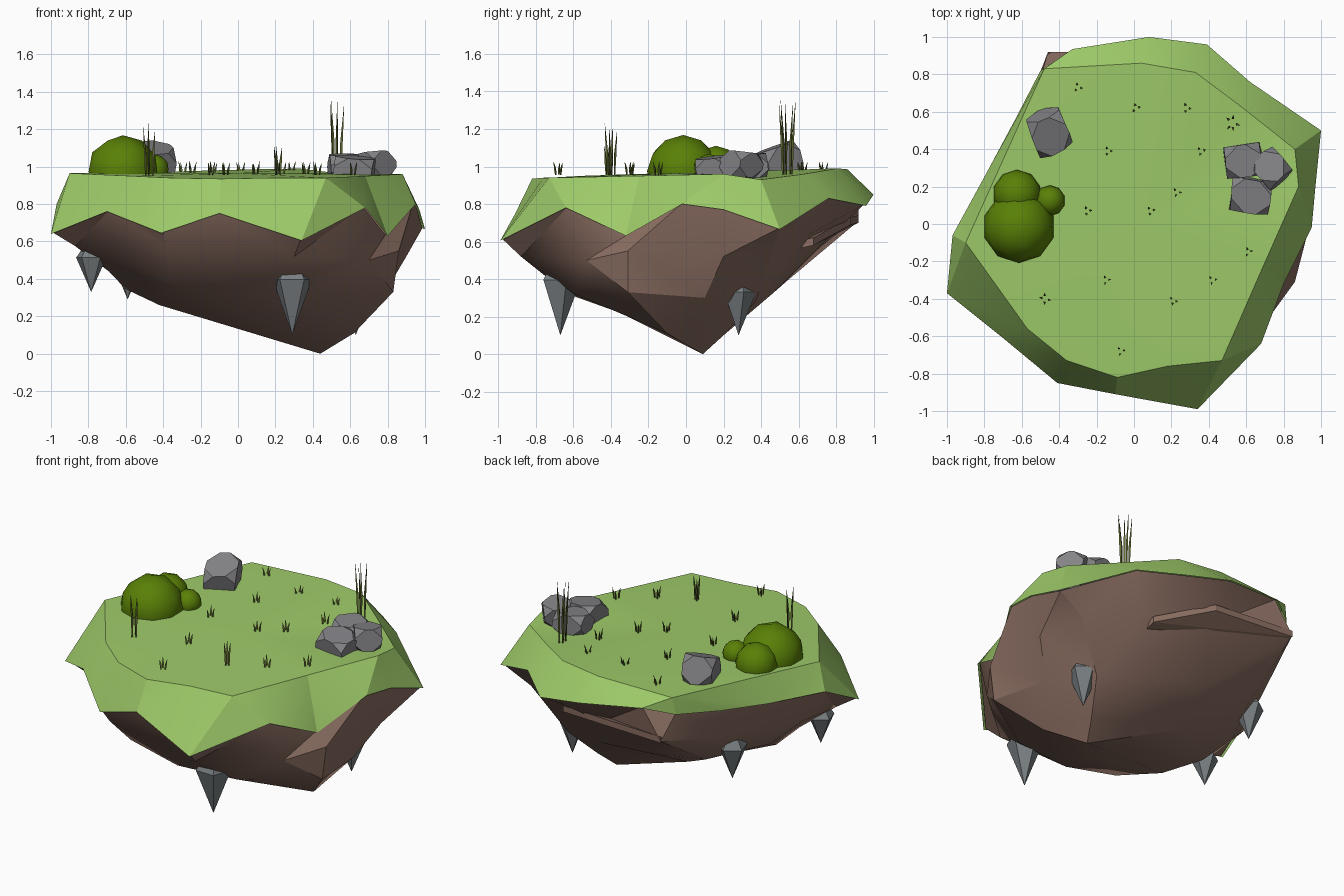
import bpy, bmesh, math, random
from mathutils import Vector, Matrix

random.seed(4)
if "Cube" in bpy.data.objects:
    bpy.data.objects.remove(bpy.data.objects["Cube"])


def material(name, rgb):
    mat = bpy.data.materials.new(name)
    mat.use_nodes = True
    mat.diffuse_color = (*rgb, 1)
    mat.node_tree.nodes["Principled BSDF"].inputs["Base Color"].default_value = (*rgb, 1)
    return mat


grass = material("grass green", (.34, .59, .14))
earth = material("earth brown", (.26, .157, .122))
stone = material("stone grey", (.23, .23, .245))
crystal = material("spike grey", (.19, .21, .22))
leaf = material("bush olive", (.1, .215, .002))
blade = material("blade green", (.12, .15, .03))


def finish(bm, name, mat, angle=0):
    mesh = bpy.data.meshes.new(name)
    bm.to_mesh(mesh)
    bm.free()
    obj = bpy.data.objects.new(name, mesh)
    bpy.context.collection.objects.link(obj)
    mesh.materials.append(mat)
    if angle:
        bpy.ops.object.select_all(action="DESELECT")
        obj.select_set(True)
        bpy.context.view_layer.objects.active = obj
        bpy.ops.object.shade_smooth_by_angle(angle=math.radians(angle))
    return obj


def bearing(p):
    return math.atan2(p[1], p[0])


def stitch(bm, upper, lower):
    """Join two rings of any size with triangles, taking the shorter diagonal."""
    def at(ring, k):
        return ring[k % len(ring)]

    def gap(i, j):
        return (at(upper, i).co - at(lower, j).co).length

    n, m = (len(r) if len(r) > 1 else 0 for r in (upper, lower))
    i = j = 0
    while i < n or j < m:
        if i == n or (j < m and gap(i, j + 1) <= gap(i + 1, j)):
            bm.faces.new((at(lower, j), at(lower, j + 1), at(upper, i)))
            j += 1
        else:
            bm.faces.new((at(lower, j), at(upper, i + 1), at(upper, i)))
            i += 1


def ring_stack(name, rings, mat, angle):
    """Rings are listed from top to bottom; a one-point ring closes an end."""
    bm = bmesh.new()
    loops = [[bm.verts.new(p) for p in sorted(r, key=bearing)] for r in rings]
    for upper, lower in zip(loops, loops[1:]):
        stitch(bm, upper, lower)
    return finish(bm, name, mat, angle)


# Grass cap: flat lawn and a ragged skirt
rim = [(-.9, -.1, .965), (-.57, -.56, .95), (-.36, -.73, .94), (-.09, -.82, .935),
       (.18, -.76, .94), (.47, -.73, .94), (.68, -.25, .95), (.88, .2, .96),
       (.86, .4, .93), (.57, .63, .96), (.33, .81, .99), (.04, .86, .985), (-.48, .83, .97)]
skirt = [(-1, -.37, .64), (-.7, -.61, .76), (-.41, -.85, .645), (-.1, -.91, .75),
         (.34, -.99, .605), (.68, -.64, .78), (.8, -.32, .63), (.95, -.02, .8),
         (.97, .2, .77), (1, .5, .665), (.62, .76, .83), (.39, .96, .79), (.08, 1, .85),
         (-.33, .935, .9), (-.5, .82, .86), (-.64, .55, .82), (-.79, .27, .8), (-.97, -.06, .8)]
ring_stack("grass_cap", [[(0, 0, .965)], rim, skirt], grass, 25)

# Rocky underside tapering to an off-centre point
collar = [(x * .985, y * .985, z + .005) for x, y, z in skirt]
ledge = [(-.87, -.32, .575), (-.38, -.79, .57), (.3, -.88, .52), (.7, -.53, .5), (.86, -.31, .55),
         (.9, .2, .52), (.8, .47, .57), (.48, .64, .63), (.05, .8, .66), (-.46, .92, .71),
         (-.62, .5, .62), (-.85, 0, .6)]
belly = [(-.69, -.2, .44), (-.36, -.6, .38), (0, -.63, .32), (.4, -.59, .32), (.83, -.31, .33),
         (.77, .1, .3), (.6, .37, .28), (.3, .47, .33), (-.1, .55, .4), (-.48, .48, .43),
         (-.68, .1, .44)]
keel = [(-.6, -.08, .345), (-.42, -.24, .26), (.08, -.35, .22), (.62, -.1, .11),
        (.5, .2, .1), (-.2, .27, .26)]
ring_stack("rock_body", [[(0, 0, .85)], collar, ledge, belly, keel, [(.44, .09, 0)]], earth, 30)


# Broken shelf of rock under the back edge
bm = bmesh.new()
shelf = [(-.46, .92, .7), (.1, .88, .69), (.42, .68, .58), (.4, .45, .53), (-.4, .5, .56)]
for x, y, z in shelf:
    for lift in (0, .04):
        bm.verts.new((x, y, z + lift))
bmesh.ops.convex_hull(bm, input=bm.verts)
finish(bm, "rock_shelf", earth)


# Hanging spikes: narrow top, wide shoulder, sharp tip
def spike(name, x, y, tip, top, radius):
    bm = bmesh.new()
    shoulder = top - .2 * (top - tip)
    for z, r in ((top, radius * .6), (shoulder, radius)):
        for k in range(5):
            a = math.tau * k / 5 + .3
            bm.verts.new((x + r * math.cos(a), y + r * math.sin(a), z))
    bm.verts.new((x, y, tip))
    bmesh.ops.convex_hull(bm, input=bm.verts)
    finish(bm, name, crystal)


spike("front_spike", .29, -.67, .1, .47, .11)
spike("left_spike", .63, .28, .1, .39, .095)
spike("right_spike", -.785, -.28, .33, .56, .085)
spike("back_spike", -.59, .36, .29, .56, .095)


# Stones: uneven blocks with their corners chipped off
def boulder(name, place, size, turn, tilt):
    bm = bmesh.new()
    for v in bmesh.ops.create_cube(bm, size=1)["verts"]:
        v.co += Vector(random.uniform(-.08, .08) for _ in range(3))
    bmesh.ops.bevel(bm, geom=bm.verts[:] + bm.edges[:], offset=.36, segments=1,
                    affect="VERTICES")
    bmesh.ops.convex_hull(bm, input=bm.verts)
    bmesh.ops.dissolve_limit(bm, angle_limit=.3, verts=bm.verts, edges=bm.edges)
    bm.transform(Matrix.Translation(place) @ Matrix.Rotation(turn, 4, "Z")
                 @ Matrix.Rotation(tilt, 4, "X") @ Matrix.Diagonal((*size, 1)))
    bmesh.ops.recalc_face_normals(bm, faces=bm.faces)
    finish(bm, name, stone)


boulder("lone_stone", (-.455, .495, 1.02), (.18, .2, .17), .4, .35)
boulder("stone_a", (.58, .34, 1), (.2, .17, .14), .1, .1)
boulder("stone_b", (.735, .3, 1.01), (.16, .18, .14), .7, -.15)
boulder("stone_c", (.62, .15, .985), (.2, .18, .13), -.1, .12)

# Bush: three overlapping balls
for name, x, y, z, r in (("bush_main", -.615, -.015, .975, .193),
                         ("bush_back", -.625, .16, .98, .13),
                         ("bush_small", -.45, .125, .985, .082)):
    bm = bmesh.new()
    bmesh.ops.create_icosphere(bm, subdivisions=2, radius=r)
    bm.transform(Matrix.Translation((x, y, z)))
    finish(bm, name, leaf, 60)


# Grass tufts: thin three-sided blades with a bulge and a pointed end
def tuft(name, x, y, height, spread, count, width):
    bm = bmesh.new()
    for k in range(count):
        a = math.tau * k / count + random.uniform(-.3, .3)
        out = Vector((math.cos(a), math.sin(a), 0))
        foot = Vector((x, y, .955)) + out * spread * .6
        tall = height * random.uniform(.85, 1)
        rows = []
        for t, w in ((0, .6), (.45, 1), (1, .08)):
            mid = foot + out * spread * .5 * t * t + Vector((0, 0, tall * t))
            rows.append([bm.verts.new(mid + Vector((math.cos(b), math.sin(b), 0)) * width * w)
                         for b in (a + math.tau * s / 3 for s in range(3))])
        for low, high in zip(rows, rows[1:]):
            for s in range(3):
                e = (s + 1) % 3
                bm.faces.new((low[s], low[e], high[e], high[s]))
        bm.faces.new(rows[-1])
    finish(bm, name, blade)


tuft("tall_reeds", .525, .54, .435, .04, 5, .008)
tuft("mid_reeds", -.475, -.4, .275, .03, 4, .008)
tuft("short_reeds", .21, -.41, .165, .024, 3, .008)
small = [(-.3, .73), (.01, .62), (.28, .62), (.36, .39), (-.14, .39), (.23, .17), (-.25, .07),
         (.09, .07), (.61, -.15), (-.15, -.3), (.42, -.3), (-.07, -.68)]
for n, (x, y) in enumerate(small):
    tuft(f"grass_tuft_{n}", x, y, .075, .025, 3, .007)
